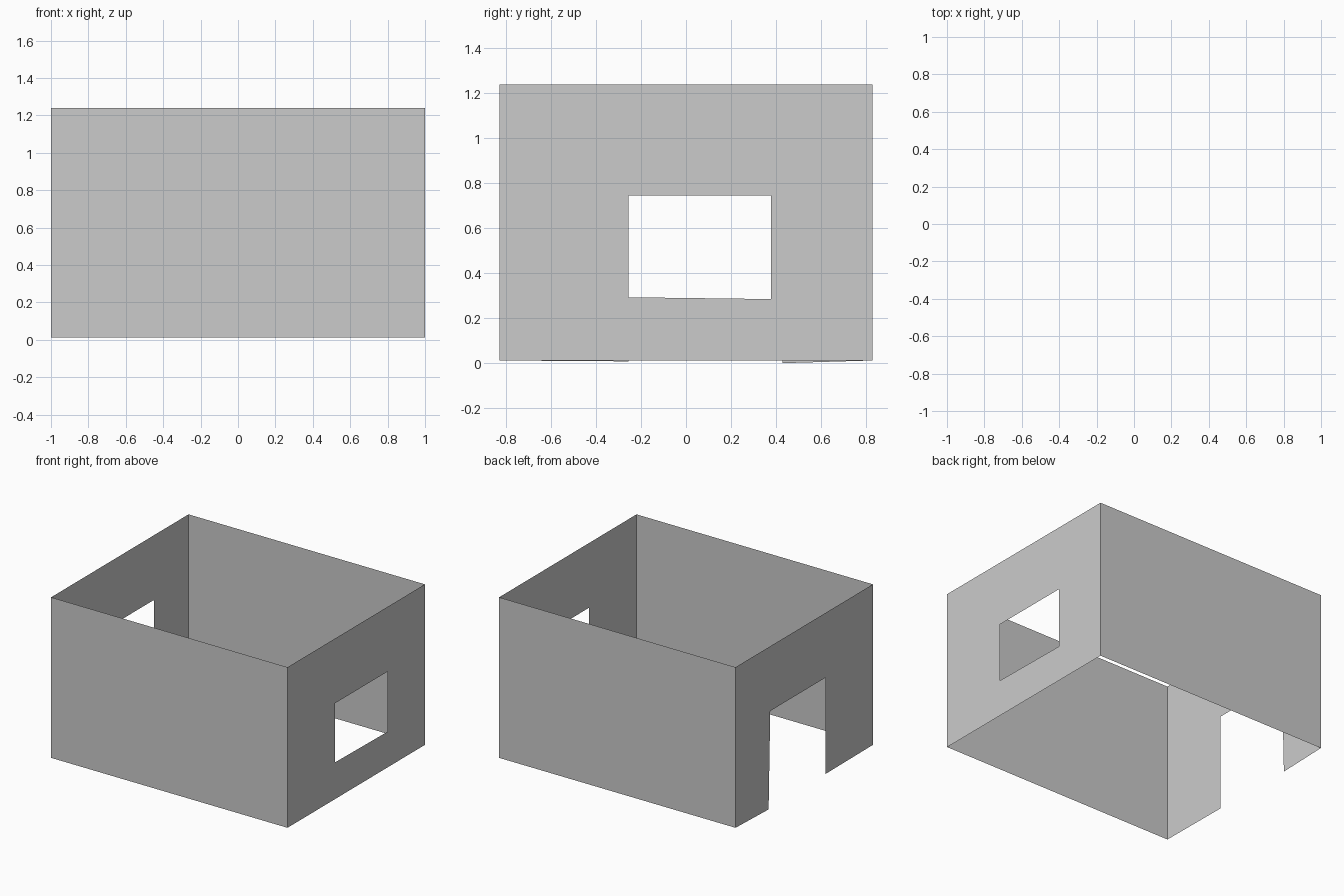
import bpy

if "Cube" in bpy.data.objects:
    bpy.data.objects.remove(bpy.data.objects["Cube"])

X, Y, BASE, TOP = 1.0, 0.83, 0.012, 1.24


def make_wall(name, points, faces):
    mesh = bpy.data.meshes.new(name)
    mesh.from_pydata(points, [], faces)
    mesh.update()
    obj = bpy.data.objects.new(name, mesh)
    bpy.context.collection.objects.link(obj)
    return obj


def plain_wall(name, y):
    order = (0, 1, 2, 3) if y < 0 else (3, 2, 1, 0)
    make_wall(name, [(-X, y, BASE), (X, y, BASE), (X, y, TOP), (-X, y, TOP)], [order])


def pierced_wall(name, x, hole, sides):
    # Quads bridge the wall outline to the hole outline, one per listed side
    outline = [(-Y, BASE), (Y, BASE), (Y, TOP), (-Y, TOP)]
    points = [(x, y, z) for y, z in outline + hole]
    faces = []
    for i in sides:
        j = (i + 1) % 4
        quad = (i, j, j + 4, i + 4)
        faces.append(quad if x > 0 else quad[::-1])
    make_wall(name, points, faces)


# Solid long walls
plain_wall("front_wall", -Y)
plain_wall("back_wall", Y)

# Right wall with a window opening
pierced_wall("window_wall", X,
             [(-0.256, 0.293), (0.378, 0.285), (0.378, 0.745), (-0.256, 0.745)],
             range(4))

# Left wall with a doorway open at the bottom
pierced_wall("door_wall", -X,
             [(-0.255, 0.008), (0.43, 0.0), (0.41, 0.745), (-0.255, 0.745)],
             (1, 2, 3))
